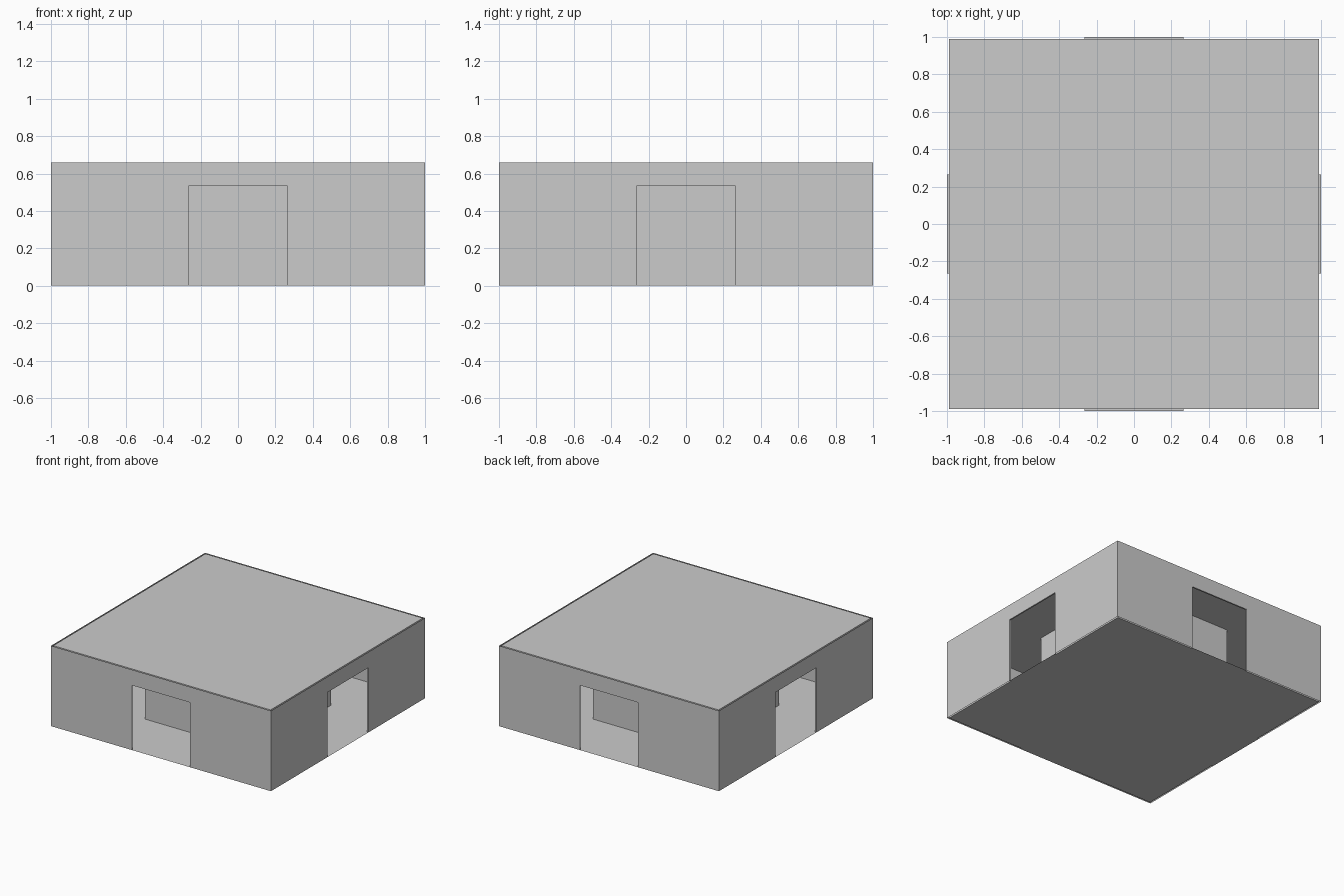
import bpy, bmesh
from math import pi
from mathutils import Matrix

if "Cube" in bpy.data.objects:
    bpy.data.objects.remove(bpy.data.objects["Cube"])

H = 0.66        # room height
OUT = 1.0       # outer wall skin
INN = 0.988     # inner wall skin, floor and roof edge
DW, DH = 0.265, 0.532   # doorway half width and height


def make_object(name, polys, turn=0.0):
    bm = bmesh.new()
    for pts in polys:
        bm.faces.new([bm.verts.new(p) for p in pts])
    bmesh.ops.remove_doubles(bm, verts=bm.verts, dist=1e-5)
    bm.transform(Matrix.Rotation(turn, 4, 'Z'))
    me = bpy.data.meshes.new(name)
    bm.to_mesh(me)
    bm.free()
    ob = bpy.data.objects.new(name, me)
    bpy.context.collection.objects.link(ob)
    return ob


def skin(half, y):
    # wall outline with a doorway notch, facing -y
    prof = [(-half, 0), (-DW, 0), (-DW, DH), (DW, DH), (DW, 0),
            (half, 0), (half, H), (-half, H)]
    return [(x, y, z) for x, z in prof]


def wall():
    polys = [skin(OUT, -OUT), skin(INN, -INN)[::-1]]
    # door reveal: jambs, header and sill
    ring = [(-DW, 0), (-DW, DH), (DW, DH), (DW, 0)]
    for i in range(4):
        (x0, z0), (x1, z1) = ring[i], ring[(i + 1) % 4]
        polys.append([(x0, -OUT, z0), (x0, -INN, z0),
                      (x1, -INN, z1), (x1, -OUT, z1)])
    return polys


# four walls, each with a central doorway
for i, side in enumerate(("front", "right", "back", "left")):
    make_object(side + "_wall", wall(), i * pi / 2)

# floor and flat roof sheets
sq = [(-INN, -INN), (INN, -INN), (INN, INN), (-INN, INN)]
make_object("floor", [[(x, y, 0) for x, y in sq]])
make_object("roof", [[(x, y, H) for x, y in sq]])

# square central core from floor to ceiling
C = 0.497
for i in range(4):
    make_object("core_wall_%d" % (i + 1),
                [[(-C, -C, 0), (C, -C, 0), (C, -C, H), (-C, -C, H)]], i * pi / 2)
